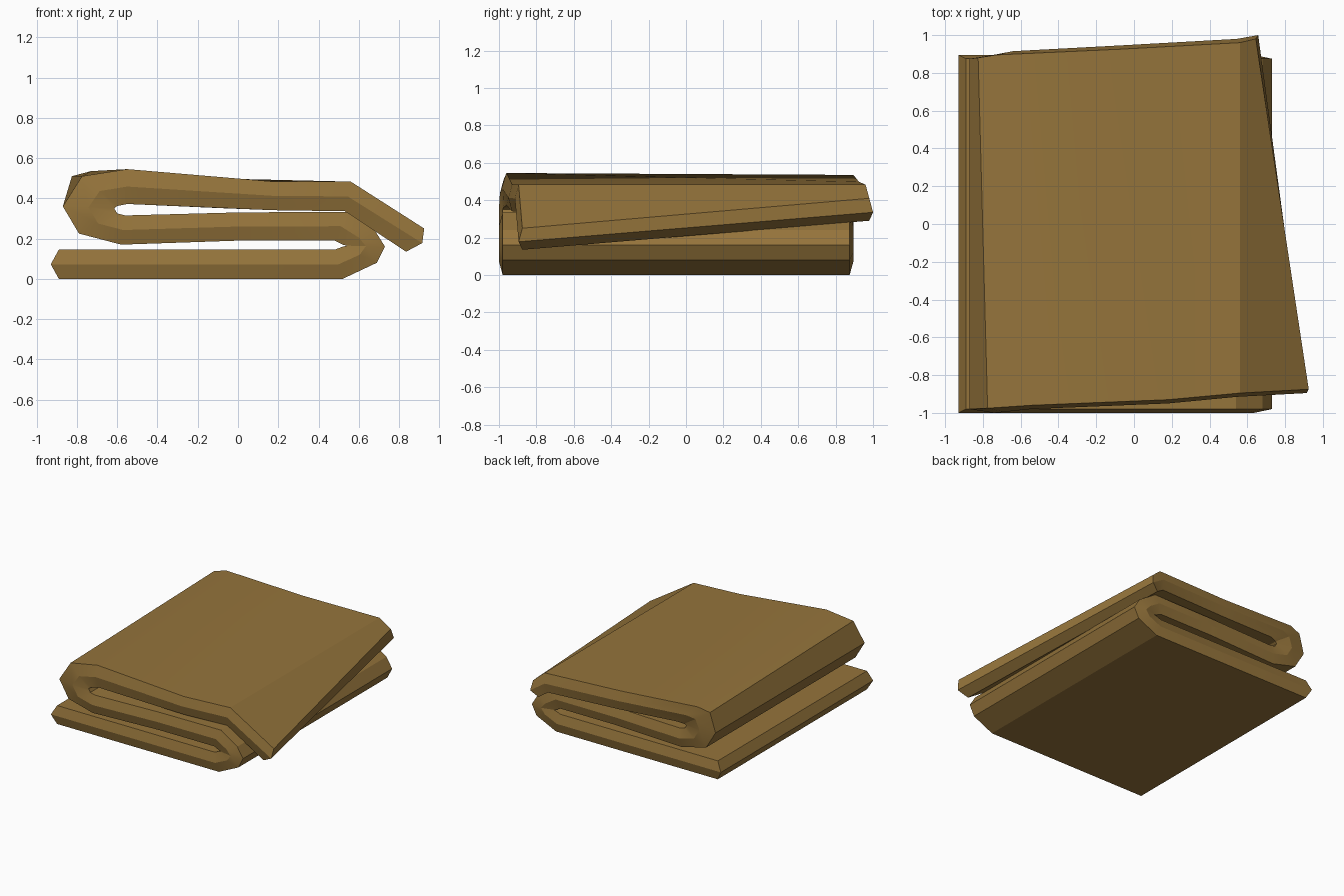
import bpy
import bmesh
from mathutils import Vector

if "Cube" in bpy.data.objects:
    bpy.data.objects.remove(bpy.data.objects["Cube"], do_unlink=True)

# One warm brown cloth colour
cloth = bpy.data.materials.new("brown_cloth")
cloth.use_nodes = True
colour = (0.30, 0.175, 0.044, 1)
cloth.diffuse_color = colour
shader = cloth.node_tree.nodes["Principled BSDF"]
shader.inputs["Base Color"].default_value = colour
shader.inputs["Roughness"].default_value = 0.9

FRONT, BACK, BULGE = -0.98, 0.875, 0.02


class Station:
    """One crease across the cloth: its two faces in the xz plane."""

    def __init__(self, under, upper, slide=0, twist_under=(0, 0), twist_upper=(0, 0), tip=(0, 0)):
        self.faces = [Vector(under), Vector(upper)]
        self.twists = [Vector(twist_under), Vector(twist_upper)]
        self.slide = slide
        self.tip = Vector(tip)

    def ring(self):
        """Six points round the cloth, with a ridge along both hems."""
        fu, fo = self.faces
        bu, bo = [f + t for f, t in zip(self.faces, self.twists)]
        fm = (fu + fo) / 2 + self.tip
        bm = (bu + bo) / 2 + self.tip
        layout = [(fu, FRONT), (fm, FRONT - BULGE), (fo, FRONT),
                  (bo, BACK), (bm, BACK + BULGE), (bu, BACK)]
        return [Vector((p.x, y + self.slide, p.y)) for p, y in layout]


# Bottom layer, from its free left hem to the right fold
bottom_layer = [
    Station((-0.89, 0), (-0.89, 0.145), tip=(-0.04, 0)),
    Station((0.52, 0), (0.48, 0.145)),
]
right_fold = [
    Station((0.69, 0.08), (0.52, 0.16)),
    Station((0.73, 0.16), (0.54, 0.165)),
    Station((0.68, 0.24), (0.52, 0.17)),
    Station((0.54, 0.333), (0.48, 0.19)),
]
# Middle layer runs back to the left fold
middle_layer = [
    Station((0, 0.33), (0, 0.19)),
    Station((-0.56, 0.315), (-0.58, 0.17)),
]
left_fold = [
    Station((-0.6, 0.325), (-0.79, 0.225)),
    Station((-0.615, 0.35), (-0.87, 0.36)),
    Station((-0.6, 0.362), (-0.775, 0.51), 0.005, (0, 0), (-0.05, 0)),
]
# Top layer is skewed, with a flap drooping over the right side
top_layer = [
    Station((-0.55, 0.372), (-0.55, 0.545), 0.02, (0, 0), (-0.18, -0.01)),
    Station((0.18, 0.341), (0.18, 0.483), 0.05, (-0.26, 0.01), (-0.26, 0.015)),
    Station((0.53, 0.336), (0.56, 0.483), 0.085),
    Station((0.835, 0.135), (0.925, 0.25), 0.105,
            (-0.235, 0.155), (-0.28, 0.16), (0.035, -0.015)),
]

# Skin the rings into one closed folded sheet
bm = bmesh.new()
stations = bottom_layer + right_fold + middle_layer + left_fold + top_layer
rings = [[bm.verts.new(p) for p in s.ring()] for s in stations]
for a, b in zip(rings, rings[1:]):
    for i in range(len(a)):
        j = (i + 1) % len(a)
        bm.faces.new((a[i], a[j], b[j], b[i]))
# Hem ends: an upper and a lower strip meeting at the ridge
for r in (rings[0], rings[-1]):
    bm.faces.new((r[0], r[1], r[4], r[5]))
    bm.faces.new((r[1], r[2], r[3], r[4]))
bmesh.ops.recalc_face_normals(bm, faces=bm.faces)

mesh = bpy.data.meshes.new("folded_blanket")
bm.to_mesh(mesh)
bm.free()
mesh.materials.append(cloth)
blanket = bpy.data.objects.new("folded_blanket", mesh)
bpy.context.collection.objects.link(blanket)

# Soften the gentle bends, keep the strong creases
bpy.ops.object.select_all(action="DESELECT")
blanket.select_set(True)
bpy.context.view_layer.objects.active = blanket
bpy.ops.object.shade_smooth_by_angle(angle=0.3)
